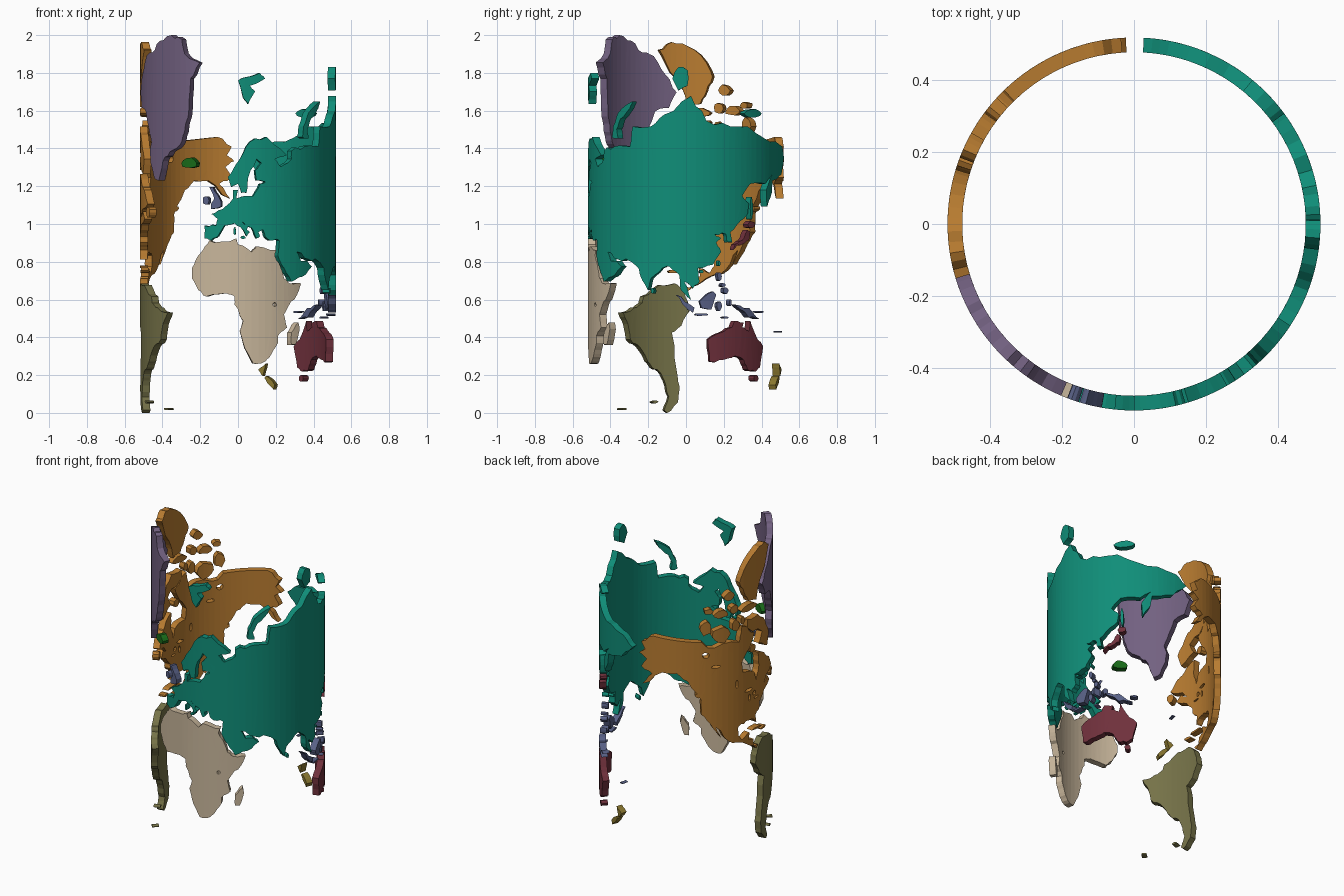
import bpy
import bmesh
import math
import random

random.seed(4)
if "Cube" in bpy.data.objects:
    bpy.data.objects.remove(bpy.data.objects["Cube"], do_unlink=True)

INNER_RADIUS, OUTER_RADIUS = 0.478, 0.519
EQUATOR_HEIGHT, MAP_SCALE = 0.582, 0.4915
CENTRE_MERIDIAN = 11
STRIP = math.radians(4)


def make_material(name, red, green, blue):
    material = bpy.data.materials.new(name)
    material.use_nodes = True
    colour = (red, green, blue, 1)
    material.diffuse_color = colour
    shader = next(n for n in material.node_tree.nodes if n.type == 'BSDF_PRINCIPLED')
    shader.inputs["Base Color"].default_value = colour
    return material


teal = make_material("teal", .005, .27, .19)
amber = make_material("amber", .48, .2, .03)
purple = make_material("purple", .17, .12, .22)
olive = make_material("olive", .18, .17, .065)
sand = make_material("sand", .58, .47, .33)
slate = make_material("slate blue", .1, .12, .24)
maroon = make_material("maroon", .16, .03, .045)
gold = make_material("dull gold", .26, .19, .03)
green = make_material("green", .01, .15, .01)


def unroll(longitude, latitude):
    """Flat map position: angle around the drum and height."""
    stretch = math.atanh(math.sin(math.radians(latitude)))
    return math.radians(longitude - CENTRE_MERIDIAN), EQUATOR_HEIGHT + MAP_SCALE * stretch


def roughen(outline):
    """Break each short stretch of coast into ragged thirds; long seams stay straight."""
    ragged = []
    for (ax, ay), (bx, by) in zip(outline, outline[1:] + outline[:1]):
        ragged.append((ax, ay))
        dx, dy = bx - ax, by - ay
        if math.hypot(dx, dy) < .45:
            for part in (1 / 3, 2 / 3):
                push = random.uniform(-.06, .06)
                ragged.append((ax + dx * part - dy * push, ay + dy * part + dx * push))
    return ragged


def oval(lon, lat, wide, tall, lean=0):
    """Ragged oval outline on the flat map; lean shears its north end eastward."""
    outline = []
    for corner in range(10):
        turn = math.tau * corner / 10
        reach = random.uniform(.42, .58)
        north = tall * reach * math.sin(turn)
        outline.append(unroll(lon + wide * reach * math.cos(turn) + lean * north, lat + north))
    return outline


def plate(name, material, *loops):
    """Fill the coast and lake loops, slice into strips, thicken and wrap around the drum."""
    bm = bmesh.new()
    for loop in loops:
        corners = [bm.verts.new((*point, 0)) for point in loop]
        for start, end in zip(corners, corners[1:] + corners[:1]):
            bm.edges.new((start, end))
    bmesh.ops.triangle_fill(bm, use_beauty=True, edges=bm.edges[:], normal=(0, 0, 1))
    first = math.floor(min(v.co.x for v in bm.verts) / STRIP) + 1
    last = math.ceil(max(v.co.x for v in bm.verts) / STRIP)
    for step in range(first, last):
        geometry = bm.verts[:] + bm.edges[:] + bm.faces[:]
        bmesh.ops.bisect_plane(bm, geom=geometry, plane_co=(step * STRIP, 0, 0), plane_no=(1, 0, 0))
    bmesh.ops.triangulate(bm, faces=bm.faces[:])
    extruded = bmesh.ops.extrude_face_region(bm, geom=bm.faces[:])
    for item in extruded["geom"]:
        if isinstance(item, bmesh.types.BMVert):
            item.co.z = 1
    for vert in bm.verts:
        angle, height, layer = vert.co
        radius = OUTER_RADIUS if layer > .5 else INNER_RADIUS
        vert.co = (radius * math.sin(angle), -radius * math.cos(angle), height)
    bmesh.ops.recalc_face_normals(bm, faces=bm.faces[:])
    mesh = bpy.data.meshes.new(name)
    bm.to_mesh(mesh)
    bm.free()
    mesh.materials.append(material)
    bpy.context.scene.collection.objects.link(bpy.data.objects.new(name, mesh))


def land(name, material, outline, lakes=()):
    coast = roughen([unroll(*point) for point in outline])
    plate(name, material, coast, *[oval(*lake) for lake in lakes])


def island(name, material, **shape):
    plate(name, material, oval(**shape))


# Africa and its large island
land("africa", sand, [
    (-6, 36), (-2, 35), (10, 37), (11, 34), (19, 30), (22, 33), (34, 31), (33, 28), (37, 21),
    (39, 15), (43, 12), (51, 12), (48, 5), (42, -2), (39, -7), (41, -15), (35, -20), (35, -24),
    (31, -30), (27, -34), (20, -35), (15, -27), (12, -17), (14, -11), (9, -1), (9, 4), (4, 6),
    (-8, 4), (-13, 8), (-17, 15), (-17, 21), (-13, 28), (-10, 31)],
    lakes=[(33, -1, 2.5, 2.5)])
land("madagascar", sand, [(49, -12), (50, -16), (47, -25), (44, -25), (44, -18)])

# South America
land("south_america", olive, [
    (-77, 8), (-72, 12), (-62, 11), (-51, 4), (-50, 0), (-44, -3), (-35, -6), (-39, -13),
    (-41, -22), (-48, -26), (-54, -34), (-57, -37), (-62, -39), (-65, -43), (-68, -50),
    (-65, -55), (-67, -56), (-74, -52), (-75, -46), (-73, -38), (-70, -18), (-76, -14),
    (-81, -5), (-80, 1)])
island("far_south_island", olive, lon=-36, lat=-54.6, wide=4, tall=.8)
island("south_atlantic_island", olive, lon=-59, lat=-52, wide=4, tall=1)

# North America
land("north_america", amber, [
    (-166.5, 65.5), (-162, 67), (-165, 69), (-156, 71), (-128, 70), (-115, 68), (-96, 68),
    (-94, 72), (-82, 69), (-87, 65), (-94, 61), (-93, 57), (-82, 55), (-80, 51), (-77, 57),
    (-78, 62), (-72, 61), (-66, 58), (-62, 57), (-56, 52), (-66, 50), (-70, 47), (-65, 49),
    (-61, 46), (-66, 44), (-70, 43), (-76, 38), (-76, 35), (-81, 31), (-80, 26), (-83, 29),
    (-90, 30), (-97, 28), (-97, 22), (-94, 18), (-87, 21), (-88, 16), (-83, 15), (-83, 10),
    (-78, 9), (-80, 7), (-86, 11), (-94, 16), (-105, 20), (-114, 31), (-110, 23), (-118, 34),
    (-124, 40), (-124, 48), (-133, 57), (-140, 60), (-150, 60), (-164, 54), (-157, 59),
    (-165, 61), (-161, 64)],
    lakes=[(-88, 47.7, 7, 1.6), (-87, 43.6, 2, 3.8), (-82, 44.8, 3, 2.4), (-80, 42, 5, 1),
           (-98, 52.5, 2, 4), (-114, 61.7, 6, 1.2), (-121, 66, 5, 1.6)])
land("eastern_arctic_island", amber, [
    (-65, 62), (-77, 65), (-73, 68), (-89, 71), (-89, 73), (-78, 73), (-68, 70), (-62, 66)])
land("northern_arctic_island", amber, [
    (-62, 82.5), (-70, 83.1), (-80, 82.8), (-92, 81.4), (-96, 80), (-92, 78.3), (-88, 76.6),
    (-80, 76.2), (-77, 78.5), (-69, 80.5)])
island("arctic_island_south", amber, lon=-110, lat=71, wide=13, tall=4)
island("arctic_island_west", amber, lon=-121, lat=73, wide=8, tall=3)
island("arctic_island_mid", amber, lon=-110, lat=75.6, wide=11, tall=1.4)
island("arctic_island_east", amber, lon=-87, lat=75.3, wide=14, tall=1.3)
island("arctic_island_centre", amber, lon=-99, lat=72.5, wide=6, tall=2.5)
island("arctic_island_small", amber, lon=-100, lat=76, wide=6, tall=1.5)
island("arctic_island_ring", amber, lon=-104, lat=78.4, wide=8, tall=1.3)
island("arctic_island_strait", amber, lon=-93, lat=73.2, wide=4, tall=1.6)
island("arctic_island_edge", amber, lon=-119, lat=76.4, wide=6, tall=1)
island("northern_bay_island", amber, lon=-84, lat=64.5, wide=6, tall=2.5)
island("east_coast_island", amber, lon=-56, lat=48.7, wide=6, tall=4)
island("west_coast_island", amber, lon=-126, lat=50, wide=4, tall=2, lean=-1)
island("caribbean_island_west", amber, lon=-79, lat=21.7, wide=10, tall=1.6, lean=-2)
island("caribbean_island_east", amber, lon=-71, lat=19, wide=6, tall=2)

# Greenland and Iceland
land("greenland", purple, [
    (-73, 78.2), (-66, 80.2), (-58, 82), (-50, 82.3), (-42, 83.2), (-32, 83.6), (-24, 83.3),
    (-22, 82.2), (-12, 81.4), (-18, 79.8), (-19, 76), (-22, 72), (-25, 69.5), (-33, 67.8),
    (-39, 65.5), (-43, 60), (-48, 61), (-52, 65), (-53, 68), (-51, 70), (-55, 73), (-59, 75.5),
    (-68, 76)])
island("iceland", green, lon=-19, lat=65, wide=10, tall=2.8)

# Europe with the Middle East, joined to Asia along a straight seam
land("western_eurasia", teal, [
    (-9, 37), (-9, 43), (-2, 43), (-1, 46), (-5, 48), (2, 50), (8, 54), (8, 57), (11, 57),
    (10, 54), (20, 55), (24, 59), (30, 60), (22, 60), (21, 63), (25, 65), (22, 66), (17, 61),
    (16, 56), (13, 56), (11, 59), (7, 58), (5, 61), (12, 66), (18, 70), (28, 71), (41, 67),
    (33, 66), (37, 64), (44, 66), (44, 68), (54, 69), (66, 69), (66, 25), (57, 26), (48, 30),
    (51, 25), (56, 25), (60, 22), (52, 16), (44, 13), (39, 21), (35, 28), (36, 36), (30, 36),
    (27, 38), (26, 41), (23, 40), (24, 38), (22, 37), (19, 42), (13, 45), (18, 40), (16, 38),
    (14, 41), (9, 44), (3, 43), (-1, 38), (-5, 36)])
land("eastern_eurasia", teal, [
    (66, 69), (68, 73), (80, 73), (88, 75), (104, 77.7), (113, 74), (128, 73), (140, 73),
    (160, 70), (180, 69), (188, 66.5), (178, 62), (163, 60), (162, 56), (157, 51), (156, 57),
    (163, 62), (155, 59), (142, 59), (136, 55), (141, 52), (140, 48), (132, 43), (128, 40),
    (129, 35), (126, 35), (125, 39), (118, 39), (122, 37), (119, 35), (122, 30), (117, 23),
    (108, 21), (109, 13), (105, 9), (100, 13), (104, 2), (98, 8), (97, 17), (91, 22), (87, 21),
    (80, 15), (78, 8), (73, 17), (72, 21), (66, 25)])
land("curved_arctic_island", teal, [
    (52, 71), (53, 73), (57, 75.3), (68, 77), (66, 76), (59, 74.3), (56, 72.5), (57, 70.7)])
land("polar_island", teal, [
    (11, 79.6), (14, 77.5), (17, 76.6), (21, 78.3), (18, 79), (27, 79.8), (24, 80.4), (17, 80)])
island("high_arctic_island", teal, lon=98, lat=79.8, wide=9, tall=2.6)
island("siberian_island", teal, lon=144, lat=75.2, wide=14, tall=1.3)
island("long_pacific_island", teal, lon=143, lat=50, wide=2, tall=8.5)
island("south_china_island", teal, lon=110, lat=19, wide=2.4, tall=2)
island("strait_island", teal, lon=121, lat=23.7, wide=1.4, tall=3)
island("indian_ocean_island", teal, lon=81, lat=7.5, wide=2, tall=3.6)
island("mediterranean_island_south", teal, lon=14, lat=37.5, wide=3, tall=1.5)
island("mediterranean_island_west", teal, lon=9, lat=40.5, wide=1.4, tall=3.8)

# British Isles
land("great_britain", slate, [
    (-5, 50), (1, 51), (1, 53), (-2, 56), (-4, 58), (-6, 58), (-3, 54), (-5, 52)])
island("ireland", slate, lon=-8, lat=53.3, wide=4, tall=3.2)

# Southeast Asian and Pacific islands
land("sumatra", slate, [(95, 5), (98, 4), (106, -3), (105, -6), (101, -3)])
land("borneo", slate, [(109, 1), (117, 7), (119, 5), (116, -4), (110, -3)])
land("new_guinea", slate, [(131, -1), (141, -3), (150, -10), (141, -9), (137, -5)])
island("java", slate, lon=110, lat=-7.2, wide=9, tall=1.5)
island("sulawesi", slate, lon=121, lat=-2, wide=3, tall=6)
island("timor", slate, lon=125, lat=-9, wide=4, tall=1.2)
island("moluccas", slate, lon=128, lat=0, wide=1.6, tall=4)
island("philippines_north", slate, lon=121, lat=16, wide=2.6, tall=5)
island("philippines_middle", slate, lon=123.5, lat=11, wide=3, tall=2.4)
island("philippines_south", slate, lon=125, lat=7.6, wide=3.4, tall=4)
island("coral_sea_island", slate, lon=151, lat=-5.5, wide=5, tall=1.4)
island("fiji", slate, lon=178, lat=-17.4, wide=3, tall=1)

# Japan
land("japan", maroon, [
    (130, 31), (131, 34), (136, 36), (140, 41), (142, 40), (141, 36), (136, 34), (132, 33)])
island("japan_north", maroon, lon=143, lat=43.4, wide=5, tall=3.4)

# Australia and New Zealand
land("australia", maroon, [
    (114, -22), (122, -18), (129, -15), (131, -11), (137, -12), (136, -15), (141, -17), (142, -11),
    (146, -19), (153, -26), (150, -37), (146, -39), (140, -38), (137, -33), (131, -31), (124, -33),
    (115, -34)])
island("tasmania", maroon, lon=146.7, lat=-42, wide=4, tall=3)
land("new_zealand_north", gold, [(173, -35), (178, -38), (175, -41), (174, -38)])
land("new_zealand_south", gold, [(173, -41), (174, -42), (171, -45), (168, -47), (167, -45)])
